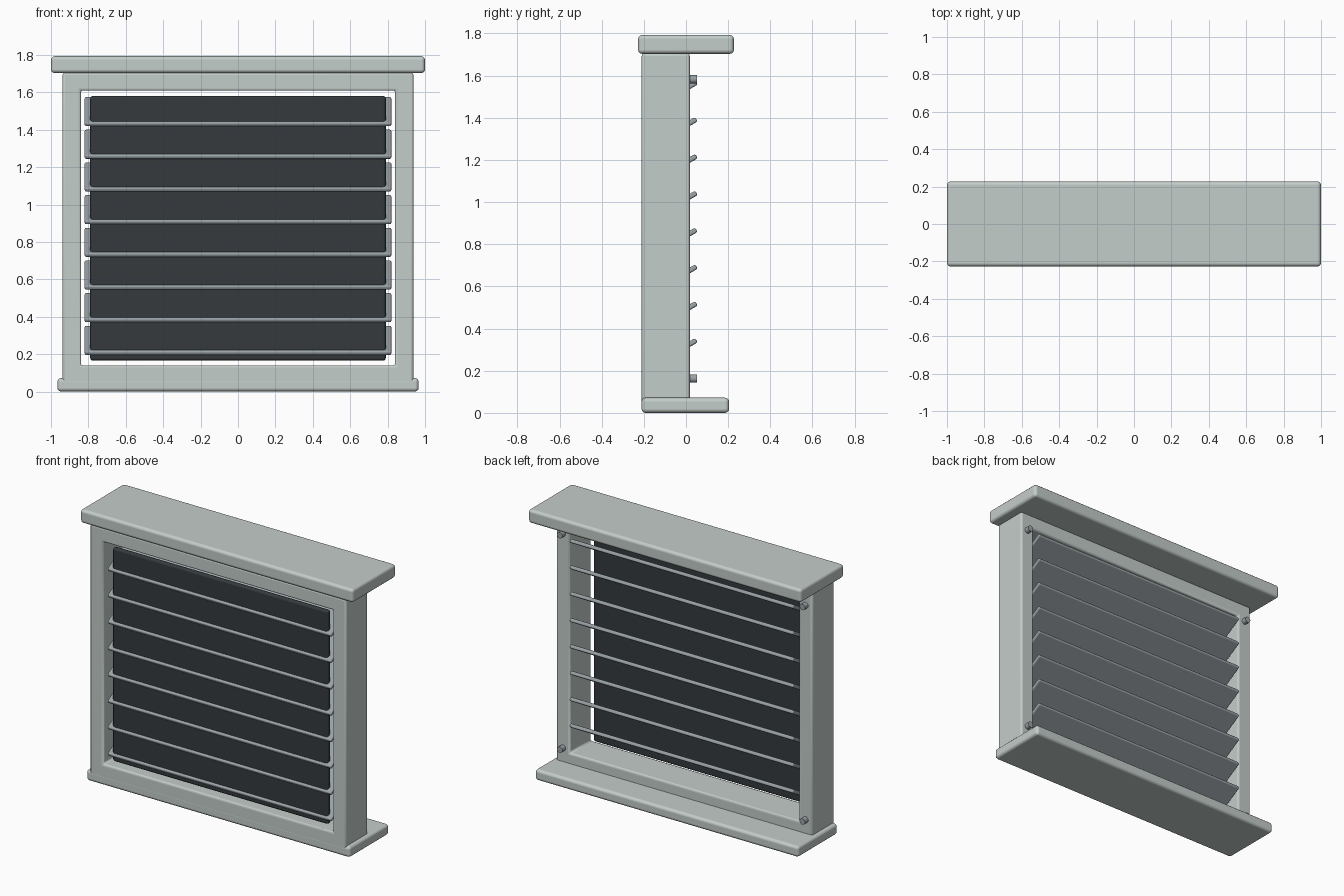
import bpy, bmesh, math
from mathutils import Matrix

if "Cube" in bpy.data.objects:
    bpy.data.objects.remove(bpy.data.objects["Cube"])


def material(name, rgb):
    m = bpy.data.materials.new(name)
    m.diffuse_color = (*rgb, 1)
    m.use_nodes = True
    m.node_tree.nodes["Principled BSDF"].inputs["Base Color"].default_value = m.diffuse_color
    return m


PAINT = material("painted_frame", (0.55, 0.61, 0.59))
METAL = material("slat_metal", (0.33, 0.37, 0.39))
DARK = material("dark_panel", (0.035, 0.042, 0.046))


def finish(name, bm, mat, bevel=0.0, segments=3):
    bmesh.ops.recalc_face_normals(bm, faces=bm.faces)
    mesh = bpy.data.meshes.new(name)
    bm.to_mesh(mesh)
    bm.free()
    mesh.materials.append(mat)
    ob = bpy.data.objects.new(name, mesh)
    bpy.context.collection.objects.link(ob)
    if bevel:
        mod = ob.modifiers.new("rounded_edges", "BEVEL")
        mod.width, mod.segments = bevel, segments
        mod.harden_normals = True
    bpy.ops.object.select_all(action="DESELECT")
    ob.select_set(True)
    bpy.context.view_layer.objects.active = ob
    bpy.ops.object.shade_smooth_by_angle(angle=math.radians(35))
    # keep the bevel ahead of any smoothing modifier
    return ob


def box(name, size, center, mat, bevel, tilt=0.0):
    bm = bmesh.new()
    bmesh.ops.create_cube(bm, size=1, matrix=Matrix.Diagonal((*size, 1)))
    ob = finish(name, bm, mat, bevel)
    ob.location = center
    ob.rotation_euler.x = tilt
    return ob


# Top cap and bottom sill
box("top_cap", (2.0, 0.455, 0.09), (0, 0, 1.748), PAINT, 0.02)
box("bottom_sill", (1.932, 0.416, 0.072), (0, -0.003, 0.036), PAINT, 0.02)

# Surrounding frame: one rectangular ring with depth
bm = bmesh.new()
rings = []
for y in (-0.21, 0.018):
    for hx, z0, z1 in ((0.938, 0.04, 1.705), (0.84, 0.14, 1.61)):
        rings.append([bm.verts.new((x, y, z)) for x, z in
                      ((-hx, z0), (hx, z0), (hx, z1), (-hx, z1))])
front_out, front_in, back_out, back_in = rings
for a, b in ((front_out, front_in), (back_out, back_in),
             (front_out, back_out), (front_in, back_in)):
    for i in range(4):
        j = (i + 1) % 4
        bm.faces.new((a[i], a[j], b[j], b[i]))
ring = finish("outer_frame", bm, PAINT)
mod = ring.modifiers.new("rounded_edges", "BEVEL")
mod.width, mod.segments = 0.012, 3
mod.limit_method = "ANGLE"

# Dark panel near the front
box("dark_panel", (1.58, 0.034, 1.415), (0, -0.171, 0.873), DARK, 0.015)

# Eight tilted slats rising towards the back
for i in range(8):
    box(f"slat_{i + 1}", (1.64, 0.283, 0.024), (0, -0.073, 0.274 + i * 0.1747),
        METAL, 0.009, math.radians(30))

# Fixing bolts on the back corners
for sx, side in ((-1, "left"), (1, "right")):
    for z, level in ((0.163, "lower"), (1.583, "upper")):
        bm = bmesh.new()
        bmesh.ops.create_cone(bm, cap_ends=True, segments=16, radius1=0.02,
                              radius2=0.02, depth=0.05,
                              matrix=Matrix.Rotation(math.pi / 2, 4, "X"))
        bolt = finish(f"bolt_{level}_{side}", bm, METAL)
        bolt.location = (sx * 0.889, 0.027, z)
